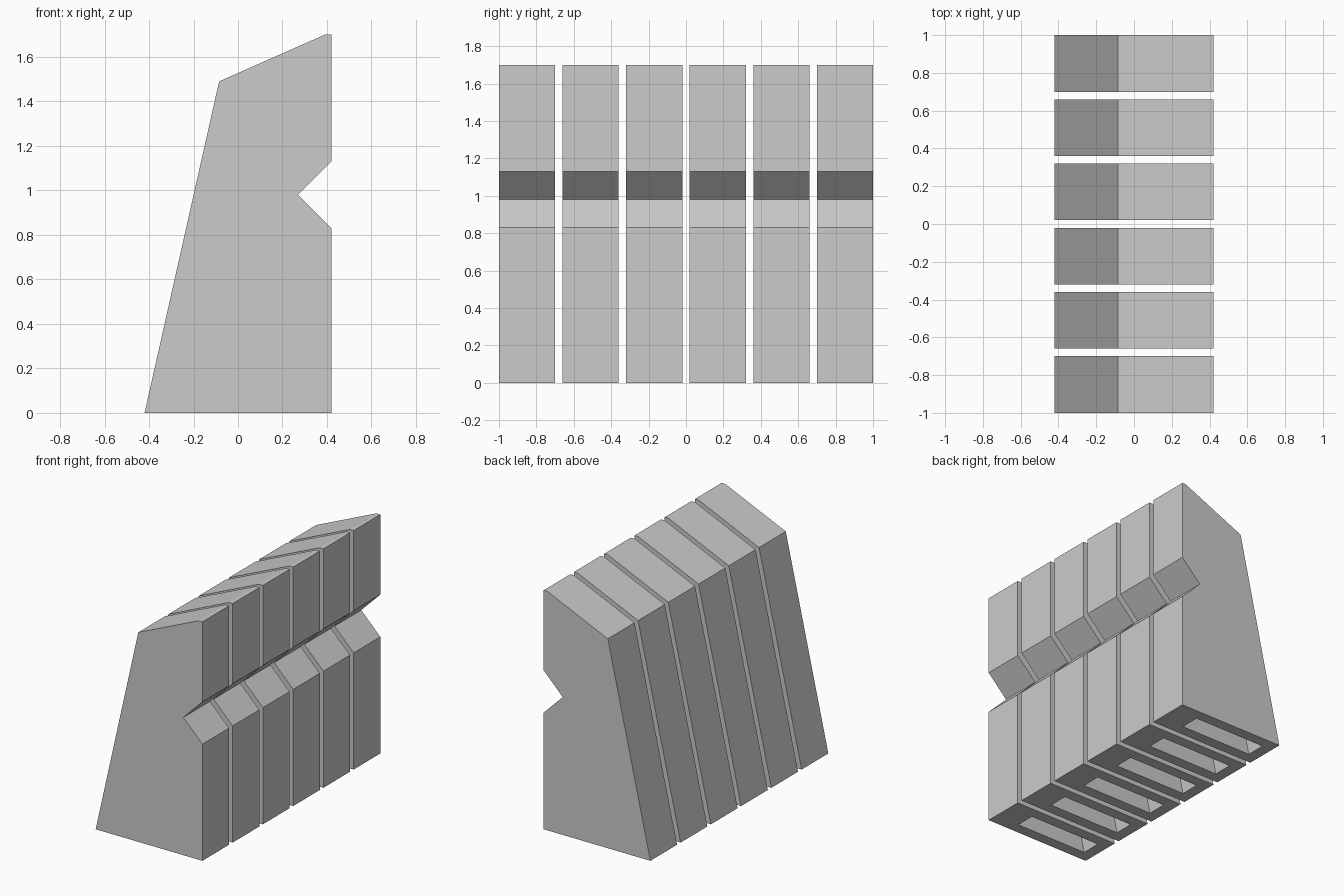
import bpy, bmesh

if "Cube" in bpy.data.objects:
    bpy.data.objects.remove(bpy.data.objects["Cube"])

grey = bpy.data.materials.new("light grey")
grey.diffuse_color = (0.6, 0.6, 0.6, 1)
grey.use_nodes = True
grey.node_tree.nodes["Principled BSDF"].inputs["Base Color"].default_value = grey.diffuse_color

COUNT, WIDTH, PITCH, WALL = 6, 0.30, 0.34, 0.08

# Profiles in x, z; the first edge of each lies on the ground
OUTER = [(-0.42, 0), (0.42, 0), (0.42, 0.83), (0.27, 0.98), (0.42, 1.13),
         (0.42, 1.70), (0.39, 1.70), (-0.085, 1.49)]
INNER = [(-0.34, 0), (0.23, 0), (0.23, 1.54), (-0.014, 1.432)]


def prism(bm, profile, y0, y1):
    """Extruded profile left open along its first edge; returns the open rim."""
    a = [bm.verts.new((x, y0, z)) for x, z in profile]
    b = [bm.verts.new((x, y1, z)) for x, z in profile]
    bm.faces.new(a)
    bm.faces.new(b[::-1])
    n = len(profile)
    for i in range(1, n):
        j = (i + 1) % n
        bm.faces.new((a[i], b[i], b[j], a[j]))
    return [a[0], a[1], b[1], b[0]]


def hollow_block():
    bm = bmesh.new()
    outer = prism(bm, OUTER, -WIDTH / 2, WIDTH / 2)
    inner = prism(bm, INNER, -WIDTH / 2 + WALL, WIDTH / 2 - WALL)
    # Bottom rim around the opening
    for i in range(4):
        j = (i + 1) % 4
        bm.faces.new((outer[i], outer[j], inner[j], inner[i]))
    bmesh.ops.recalc_face_normals(bm, faces=bm.faces)
    mesh = bpy.data.meshes.new("hollow_block")
    bm.to_mesh(mesh)
    bm.free()
    mesh.materials.append(grey)
    return mesh


# Row of identical notched blocks
mesh = hollow_block()
for k in range(COUNT):
    block = bpy.data.objects.new(f"notched_block_{k + 1}", mesh)
    block.location.y = (k - (COUNT - 1) / 2) * PITCH
    bpy.context.collection.objects.link(block)
